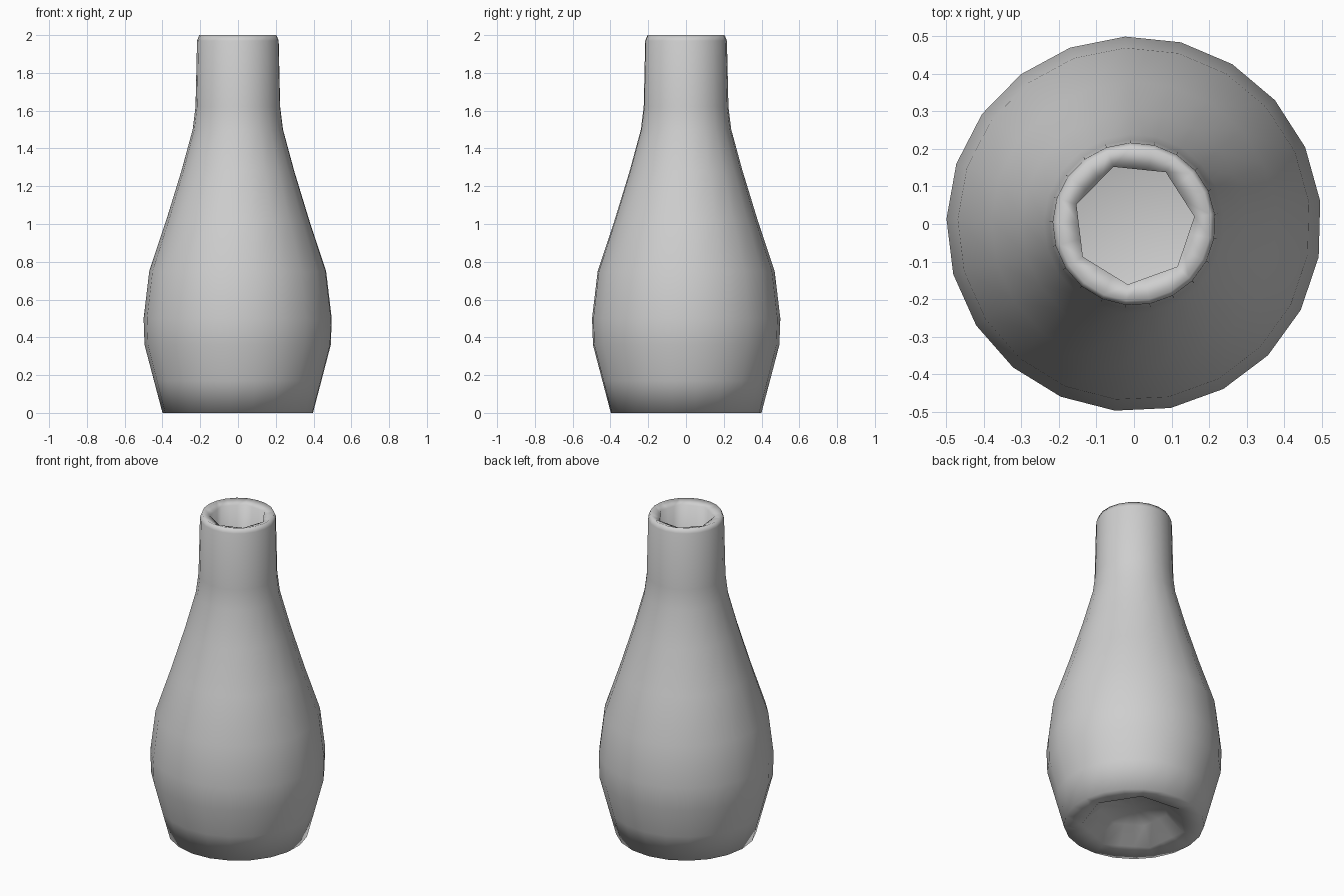
import bpy
import bmesh
import math

cube = bpy.data.objects.get("Cube")
if cube:
    bpy.data.objects.remove(cube, do_unlink=True)

SIDES = 21
START = math.radians(7)
SECTOR = 2 * math.pi / 7

# Cross-section (radius, height, seven_sided) from the foot recess,
# up the outside, over the rim and down the inside
profile = [
    (0.20, 0.10, True), (0.30, 0.01, True),
    (0.40, 0.00, False), (0.445, 0.17, False), (0.495, 0.36, False),
    (0.50, 0.50, False), (0.47, 0.75, False), (0.38, 1.02, False),
    (0.30, 1.28, False), (0.24, 1.50, False), (0.225, 1.62, False),
    (0.217, 1.97, False), (0.205, 2.00, False),
    (0.162, 1.98, True), (0.165, 1.52, True),
    (0.23, 1.26, False), (0.31, 1.00, False), (0.40, 0.74, False),
    (0.43, 0.48, False), (0.37, 0.25, False), (0.22, 0.17, False),
]


def ring(bm, radius, height, seven_sided):
    """One closed loop of vertices, round or seven-sided."""
    verts = []
    for i in range(SIDES):
        turn = i * 2 * math.pi / SIDES
        r = radius
        if seven_sided:
            r *= math.cos(SECTOR / 2) / math.cos(turn % SECTOR - SECTOR / 2)
        a = START + turn
        verts.append(bm.verts.new((r * math.cos(a), r * math.sin(a), height)))
    return verts


def close(bm, loop, height):
    """Fan a ring to a centre point."""
    tip = bm.verts.new((0, 0, height))
    for i in range(SIDES):
        bm.faces.new((loop[i], loop[(i + 1) % SIDES], tip))


# Vase body with hollow interior
bm = bmesh.new()
rings = [ring(bm, *p) for p in profile]
for low, high in zip(rings, rings[1:]):
    for i in range(SIDES):
        j = (i + 1) % SIDES
        bm.faces.new((low[i], low[j], high[j], high[i]))
close(bm, rings[0], 0.11)
close(bm, rings[-1], 0.15)
bmesh.ops.recalc_face_normals(bm, faces=bm.faces)
for face in bm.faces:
    face.smooth = True

mesh = bpy.data.meshes.new("vase")
bm.to_mesh(mesh)
bm.free()
vase = bpy.data.objects.new("vase", mesh)
bpy.context.collection.objects.link(vase)

# Plain grey clay
clay = bpy.data.materials.new("grey clay")
clay.use_nodes = True
colour = (0.62, 0.62, 0.62, 1)
clay.diffuse_color = colour
clay.node_tree.nodes["Principled BSDF"].inputs["Base Color"].default_value = colour
mesh.materials.append(clay)
